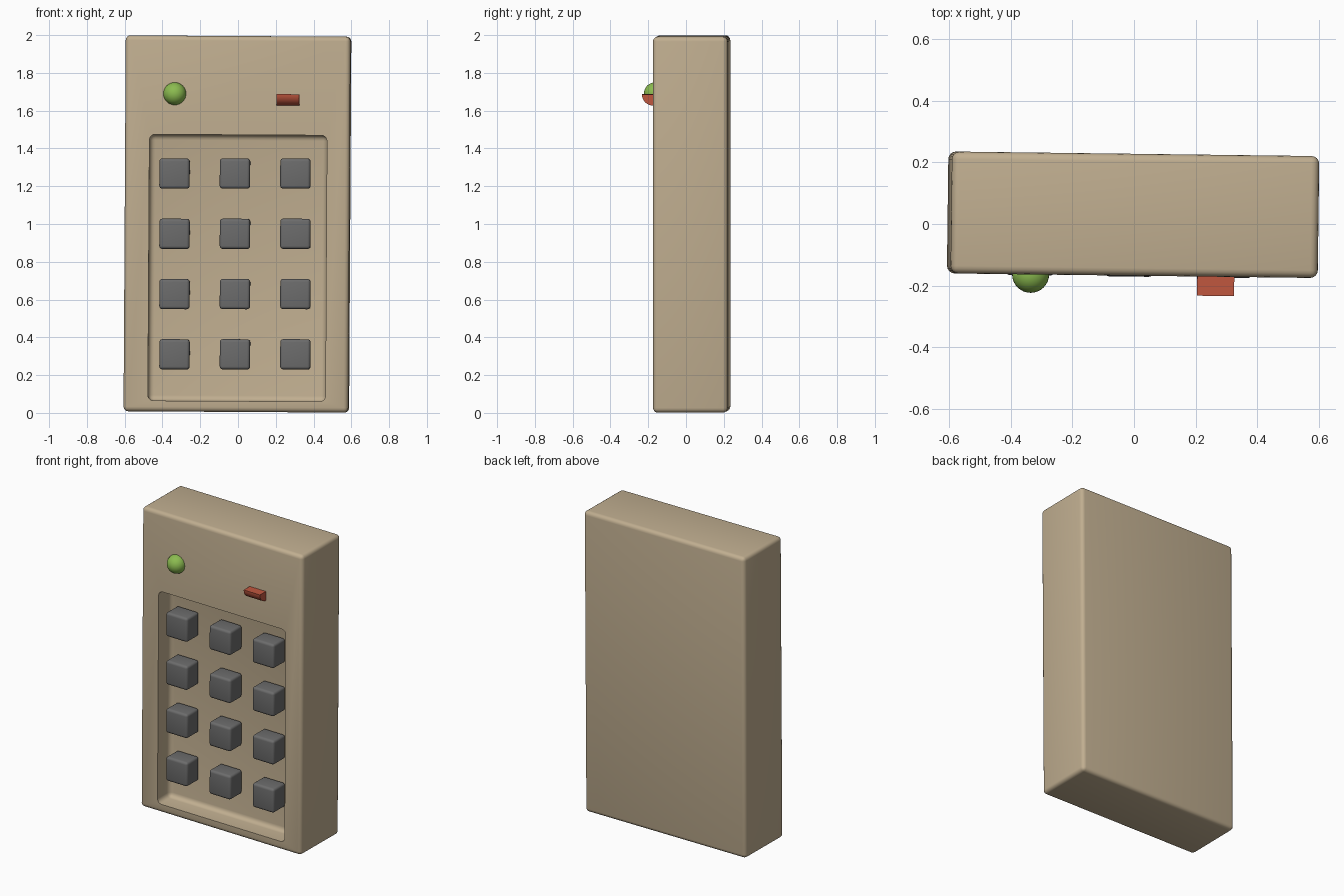
import bpy
import bmesh
import math
from mathutils import Matrix

if "Cube" in bpy.data.objects:
    bpy.data.objects.remove(bpy.data.objects["Cube"], do_unlink=True)

TILT = (0, 0.006, -0.0125)  # the case sits very slightly askew


def material(name, rgb):
    mat = bpy.data.materials.new(name)
    mat.use_nodes = True
    mat.diffuse_color = (*rgb, 1)
    mat.node_tree.nodes["Principled BSDF"].inputs["Base Color"].default_value = (*rgb, 1)
    return mat


tan = material("tan plastic", (0.53, 0.425, 0.28))
grey = material("grey key", (0.15, 0.15, 0.15))
green = material("green lamp", (0.26, 0.5, 0.08))
red = material("red lamp", (0.53, 0.095, 0.05))


def add_object(name, bm, mat, location, rotation=(0, 0, 0)):
    bmesh.ops.recalc_face_normals(bm, faces=bm.faces)
    mesh = bpy.data.meshes.new(name)
    bm.to_mesh(mesh)
    bm.free()
    mesh.materials.append(mat)
    obj = bpy.data.objects.new(name, mesh)
    bpy.context.collection.objects.link(obj)
    obj.location = location
    obj.rotation_euler = rotation
    return obj


def smooth(obj):
    bpy.ops.object.select_all(action="DESELECT")
    obj.select_set(True)
    bpy.context.view_layer.objects.active = obj
    bpy.ops.object.shade_smooth_by_angle(angle=math.radians(35))


def rounded_box(name, size, radius, mat, location):
    bm = bmesh.new()
    bmesh.ops.create_cube(bm, size=1)
    bmesh.ops.scale(bm, vec=size, verts=bm.verts)
    bmesh.ops.bevel(bm, geom=bm.edges[:], offset=radius, segments=4,
                    profile=0.5, affect="EDGES")
    return add_object(name, bm, mat, location, TILT)


# Case with the keypad recess cut out of its front
case = rounded_box("case", (1.19, 0.395, 1.99), 0.025, tan, (-0.003, 0.03, 1.0))
cutter = rounded_box("recess_cutter", (0.94, 0.4, 1.41), 0.03, tan, (-0.004, -0.24, 0.767))
cut = case.modifiers.new("keypad recess", "BOOLEAN")
cut.operation = "DIFFERENCE"
cut.solver = "EXACT"
cut.object = cutter
bpy.ops.object.select_all(action="DESELECT")
bpy.context.view_layer.objects.active = case
case.select_set(True)
bpy.ops.object.modifier_apply(modifier=cut.name)
bpy.data.objects.remove(cutter, do_unlink=True)
smooth(case)

# Keypad: four rows of three keys
for row in range(4):
    for col in range(3):
        x, z = -0.336 + 0.32 * col, 1.267 - 0.319 * row
        y = -0.108 - 0.0125 * x
        key = rounded_box(f"key_{row + 1}_{col + 1}", (0.16, 0.125, 0.16), 0.016,
                          grey, (x, y, z))
        smooth(key)

# Green round lamp
bm = bmesh.new()
bmesh.ops.create_uvsphere(bm, u_segments=32, v_segments=16, radius=0.06)
smooth(add_object("green_lamp", bm, green, (-0.335, -0.163, 1.69)))

# Red lamp: the lower half of a cylinder lying across the case
bm = bmesh.new()
bmesh.ops.create_cone(bm, cap_ends=True, segments=32, radius1=0.06, radius2=0.06,
                      depth=0.12, matrix=Matrix.Rotation(math.pi / 2, 4, "Y"))
sliced = bmesh.ops.bisect_plane(bm, geom=bm.verts[:] + bm.edges[:] + bm.faces[:],
                                plane_co=(0, 0, 0), plane_no=(0, 0, 1), clear_outer=True)
bmesh.ops.holes_fill(bm, edges=[e for e in bm.edges if e.is_boundary], sides=0)
smooth(add_object("red_lamp", bm, red, (0.265, -0.173, 1.687), TILT))
